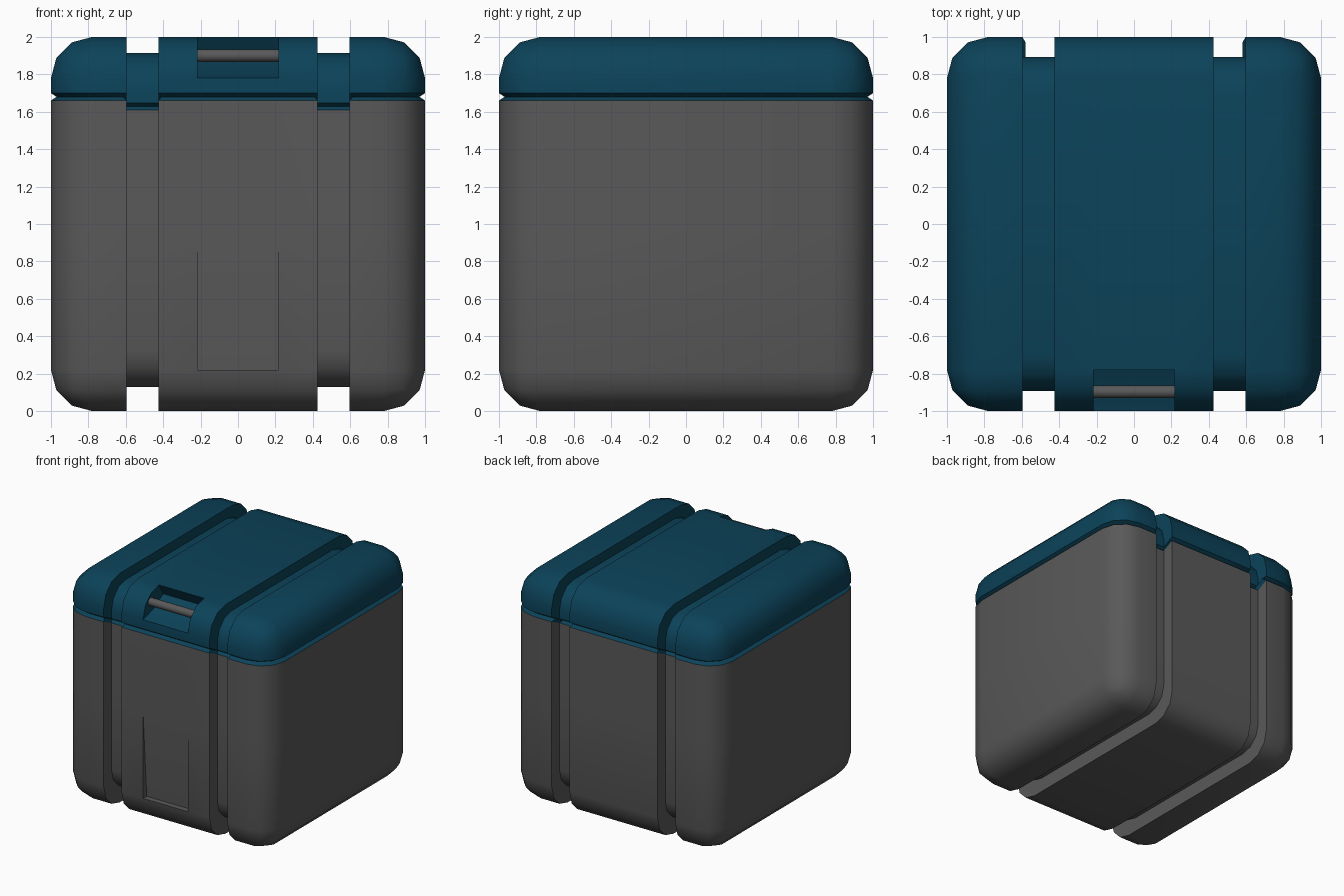
import bpy, bmesh, math
from mathutils import Vector, Matrix

if "Cube" in bpy.data.objects:
    bpy.data.objects.remove(bpy.data.objects["Cube"])

R = 0.217            # half width of the front recesses
S = 0.893            # strap channel scale
CZ = 1.0             # box centre height

blue = bpy.data.materials.new("lid_blue")
blue.diffuse_color = (0.0035, 0.055, 0.1, 1)
blue.use_nodes = True
blue.node_tree.nodes["Principled BSDF"].inputs["Base Color"].default_value = blue.diffuse_color
grey = bpy.data.materials.new("body_grey")
grey.diffuse_color = (0.1, 0.1, 0.1, 1)
grey.use_nodes = True
grey.node_tree.nodes["Principled BSDF"].inputs["Base Color"].default_value = grey.diffuse_color


def slice_at(bm, axis, value):
    n = Vector((0, 0, 0)); n[axis] = 1
    bmesh.ops.bisect_plane(bm, geom=bm.verts[:] + bm.edges[:] + bm.faces[:],
                           dist=1e-5, plane_co=n * value, plane_no=n)


def push_in(bm, test, move):
    """Extrude the faces passing the test and reposition the new vertices."""
    faces = [f for f in bm.faces if test(f.calc_center_median())]
    res = bmesh.ops.extrude_face_region(bm, geom=faces)
    live = [f for f in faces if f.is_valid]
    if live:
        bmesh.ops.delete(bm, geom=live, context='FACES_ONLY')
    for v in res["geom"]:
        if isinstance(v, bmesh.types.BMVert):
            move(v)
    bmesh.ops.remove_doubles(bm, verts=bm.verts[:], dist=1e-4)


def finish(bm, name, mat):
    me = bpy.data.meshes.new(name)
    bm.to_mesh(me)
    bm.free()
    ob = bpy.data.objects.new(name, me)
    bpy.context.collection.objects.link(ob)
    me.materials.append(mat)
    bpy.ops.object.select_all(action='DESELECT')
    bpy.context.view_layer.objects.active = ob
    ob.select_set(True)
    bpy.ops.object.shade_smooth_by_angle(angle=math.radians(36))
    return ob


# rounded crate
bm = bmesh.new()
bmesh.ops.create_cube(bm, size=2, matrix=Matrix.Translation((0, 0, CZ)))
bmesh.ops.bevel(bm, geom=bm.edges[:], offset=0.22, segments=3, profile=0.5,
                affect='EDGES')
for x in (R, 0.425, 0.597):
    slice_at(bm, 0, x)
    slice_at(bm, 0, -x)
for z in (0.97, 1.66, 1.68, 1.70):
    slice_at(bm, 2, z)

# V seam around the lid
for v in bm.verts:
    if abs(v.co.z - 1.68) < 1e-4:
        v.co.y *= 0.97
        if v.co.y > 0 or abs(v.co.x) > 0.7:
            v.co.x *= 0.97
        elif abs(v.co.x) > 0.3:      # seam flares beside the front channels
            side = math.copysign(1, v.co.x)
            v.co.x += side * (0.015 if abs(v.co.x) > 0.5 else -0.015)

# tapered label recess low on the front
def ramp(v):
    if v.co.z < 0.5:
        v.co.y += 0.05
push_in(bm, lambda c: abs(c.x) < R and c.y < -0.99 and 0.22 < c.z < 0.97, ramp)

# handle recess in the front top edge
def scoop(v):
    if -0.93 < v.co.y < -0.8:
        v.co.y, v.co.z = -0.72, 1.90
    elif -0.99 < v.co.y < -0.93:
        v.co.y, v.co.z = -0.86, 1.82
push_in(bm, lambda c: abs(c.x) < R and c.y < -0.79 and c.z > 1.785, scoop)

# strap channels running all the way round
def sink(v):
    v.co.y *= S
    v.co.z = 0.128 + v.co.z * S
push_in(bm, lambda c: 0.45 < abs(c.x) < 0.57, sink)
bmesh.ops.recalc_face_normals(bm, faces=bm.faces[:])

# split into lid and body
def is_lid(f):
    in_channel = 0.45 < abs(f.calc_center_median().x) < 0.57
    return max(v.co.z for v in f.verts) > (1.62 if in_channel else 1.67)

lid = bm.copy()
bmesh.ops.delete(lid, geom=[f for f in lid.faces if not is_lid(f)], context='FACES')
bmesh.ops.delete(bm, geom=[f for f in bm.faces if is_lid(f)], context='FACES')
finish(bm, "crate_body", grey)
finish(lid, "crate_lid", blue)

# handle bar
bar = bmesh.new()
bmesh.ops.create_cone(bar, cap_ends=True, segments=12, radius1=0.034, radius2=0.034,
                      depth=2 * R, matrix=Matrix.Translation((0, -0.897, 1.9))
                      @ Matrix.Rotation(math.pi / 2, 4, 'Y'))
finish(bar, "handle_bar", grey)
